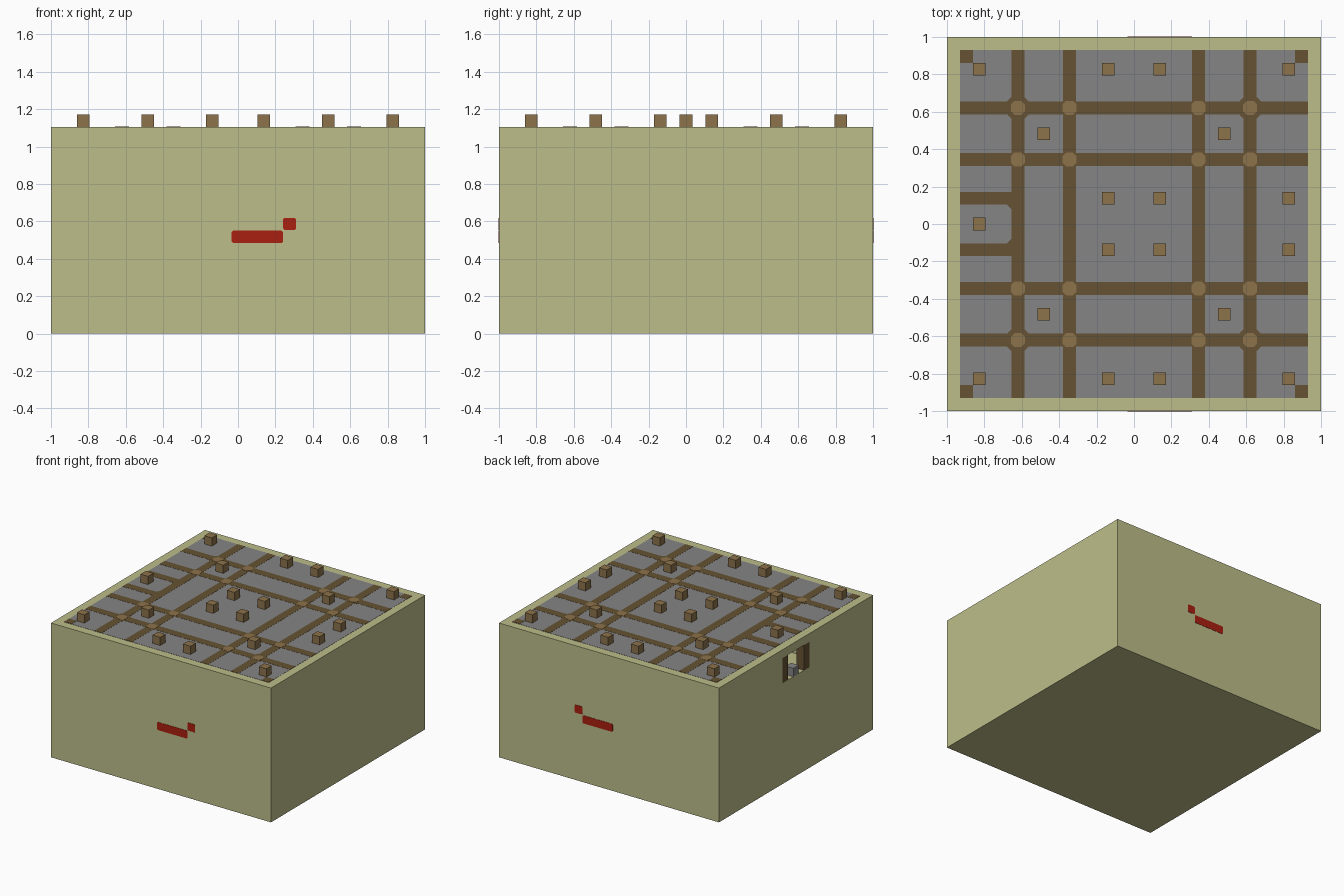
import bpy
import bmesh
from math import pi
from mathutils import Matrix, Vector

cube = bpy.data.objects.get("Cube")
if cube:
    bpy.data.objects.remove(cube, do_unlink=True)

U = 2 / 29            # one block
TOP = 16 * U          # roof height
IN = 13.5 * U         # half width inside the rim


def material(name, rgb):
    m = bpy.data.materials.new(name)
    m.use_nodes = True
    colour = (*rgb, 1)
    m.diffuse_color = colour
    bsdf = m.node_tree.nodes["Principled BSDF"]
    bsdf.inputs["Base Color"].default_value = colour
    bsdf.inputs["Roughness"].default_value = 0.9
    return m


SAND = material("sand", (0.51, 0.515, 0.255))
GREY = material("stone grey", (0.235, 0.235, 0.235))
DARK = material("dark brown", (0.133, 0.084, 0.033))
WOOD = material("wood brown", (0.265, 0.17, 0.07))
RED = material("red", (0.4, 0.014, 0.005))


def boxes(name, mat, items, chamfer=0, axis=2):
    """One object from (centre, size) boxes; edges along axis may be chamfered."""
    bm = bmesh.new()
    for centre, size in items:
        part = Matrix.Translation(centre) @ Matrix.Diagonal((*size, 1))
        bmesh.ops.create_cube(bm, size=1, matrix=part)
    if chamfer:
        along = [e for e in bm.edges
                 if abs((e.verts[0].co - e.verts[1].co).normalized()[axis]) > 0.9]
        bmesh.ops.bevel(bm, geom=along, offset=chamfer, segments=1, affect='EDGES')
    return finish(name, mat, bm)


def finish(name, mat, bm):
    mesh = bpy.data.meshes.new(name)
    bm.to_mesh(mesh)
    bm.free()
    mesh.materials.append(mat)
    ob = bpy.data.objects.new(name, mesh)
    bpy.context.collection.objects.link(ob)
    return ob


# Main block, with a side doorway and the room behind it cut out
body = boxes("outer_walls", SAND, [((0, 0, TOP / 2), (2, 2, TOP))])
door_z = 13.5 * U
doorway = boxes("doorway_cutter", SAND, [((-1, 0, door_z), (2 * U, 5 * U, 3 * U))])
room = boxes("room_cutter", SAND, [((-11.5 * U, 0, door_z), (4.02 * U, 9 * U, 3 * U))])
for cutter in (doorway, room):
    mod = body.modifiers.new(cutter.name, 'BOOLEAN')
    mod.operation = 'DIFFERENCE'
    mod.solver = 'EXACT'
    mod.object = cutter
    cutter.hide_render = True
    cutter.hide_viewport = True
    cutter.display_type = 'WIRE'

# Door jambs and doorstep
boxes("door_jambs", DARK,
      [((-14 * U, s * 2 * U, door_z), (0.99 * U, U, 3 * U)) for s in (-1, 1)])
boxes("doorstep", GREY, [((-14 * U, 0, 12.5 * U), (0.99 * U, U, U))])

# Roof slab inside the rim
boxes("roof_slab", GREY, [((0, 0, TOP), (2 * IN, 2 * IN, 0.003))])

# Beams across the roof, short beams beside the door, and corner squares
lines = [s * k * U for k in (5, 9) for s in (-1, 1)]
beams = [((p, 0, TOP), (U, 2 * IN, 0.005)) for p in lines]
beams += [((0, p, TOP), (2 * IN, U, 0.005)) for p in lines]
beams += [((-11.5 * U, s * 2 * U, TOP), (4 * U, U, 0.005)) for s in (-1, 1)]
beams += [((sx * 13 * U, sy * 13 * U, TOP), (U, U, 0.005))
          for sx in (-1, 1) for sy in (-1, 1)]
boxes("roof_beams", DARK, beams)

# Small cut corners where the outer beams meet
bm = bmesh.new()
corners = [(x + dx * U / 2, y + dy * U / 2)
           for x in (-9 * U, 9 * U) for y in (-9 * U, 9 * U)
           for dx in (-1, 1) for dy in (-1, 1)]
corners += [(-9.5 * U, s * 1.5 * U) for s in (-1, 1)]
for x, y in corners:
    bmesh.ops.create_cone(bm, cap_ends=True, segments=4, radius1=0.024, radius2=0.024,
                          depth=0.004, matrix=Matrix.Translation((x, y, TOP)))
# turn any axis-aligned squares into diamonds about their own centres
for x, y in corners:
    near = [v for v in bm.verts if (v.co.xy - Vector((x, y))).length < 0.026]
    if all(abs(v.co.x - x) > 0.005 for v in near):
        bmesh.ops.rotate(bm, verts=near, cent=(x, y, TOP),
                         matrix=Matrix.Rotation(pi / 4, 3, 'Z'))
finish("beam_corners", DARK, bm)

# Pillar heads at the beam crossings
boxes("pillar_heads", WOOD,
      [((x, y, TOP), (1.1 * U, 1.1 * U, 0.008)) for x in lines for y in lines],
      chamfer=0.02)

# Posts standing on the roof
spots = [(x, y) for x in (-2, 2, 12) for y in (-12, -2, 2, 12)]
spots += [(-12, -12), (-12, 0), (-12, 12)]
spots += [(x, y) for x in (-7, 7) for y in (-7, 7)]
boxes("roof_posts", WOOD,
      [((x * U, y * U, TOP + U / 2), (U, U, U)) for x, y in spots])

# Red mark set into the front and back walls
for name, y in (("front_mark", -1), ("back_mark", 1)):
    boxes(name, RED,
          [((1.5 * U, y, 7.5 * U), (4 * U, 0.004, 0.95 * U)),
           ((4 * U, y, 8.5 * U), (U, 0.004, 0.95 * U))],
          chamfer=0.008, axis=1)
